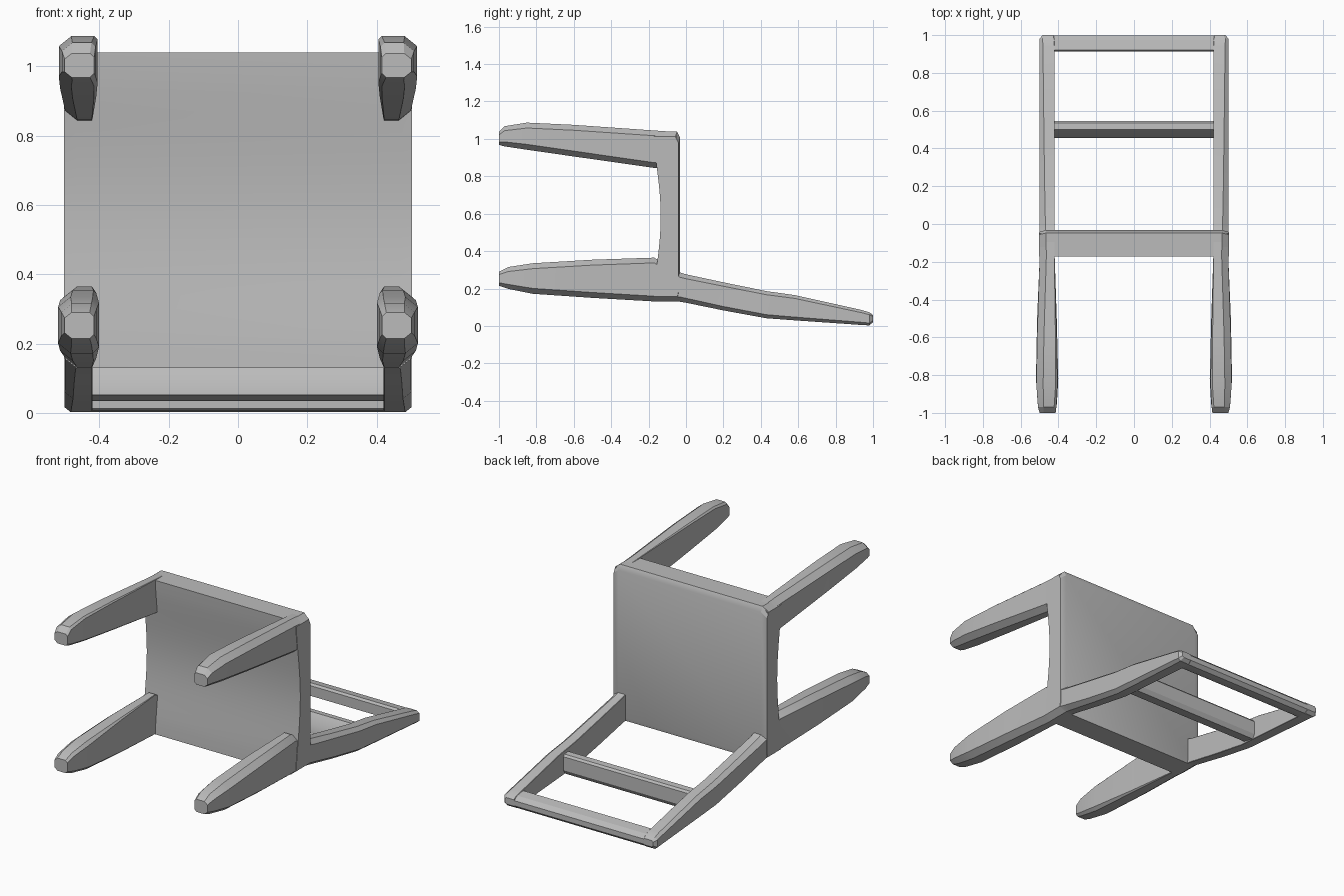
import bpy, bmesh, math

if "Cube" in bpy.data.objects:
    bpy.data.objects.remove(bpy.data.objects["Cube"])

grey = bpy.data.materials.new("chair grey")
grey.diffuse_color = (0.5, 0.5, 0.5, 1)
grey.use_nodes = True
grey.node_tree.nodes["Principled BSDF"].inputs["Base Color"].default_value = grey.diffuse_color


def loft(name, rings):
    """Skin a row of equal-sized closed rings and cap both ends."""
    bm = bmesh.new()
    rows = [[bm.verts.new(p) for p in ring] for ring in rings]
    n = len(rows[0])
    for a, b in zip(rows, rows[1:]):
        for i in range(n):
            j = (i + 1) % n
            bm.faces.new((a[i], a[j], b[j], b[i]))
    bm.faces.new(rows[0])
    bm.faces.new(rows[-1][::-1])
    bmesh.ops.recalc_face_normals(bm, faces=bm.faces)
    me = bpy.data.meshes.new(name)
    bm.to_mesh(me)
    bm.free()
    me.materials.append(grey)
    ob = bpy.data.objects.new(name, me)
    bpy.context.collection.objects.link(ob)
    bpy.context.view_layer.objects.active = ob
    ob.select_set(True)
    bpy.ops.object.shade_smooth_by_angle(angle=math.radians(28))
    ob.select_set(False)
    return ob


def limb(name, stations, side):
    """Post running along y; outer corners get a broad chamfer, inner ones a small one."""
    rings = []
    for y, lo, hi, xi, xo, c, d in stations:
        sec = [(xi, lo + d), (xi + d, lo), (xo - c, lo), (xo, lo + c * .8),
               (xo, hi - c * .8), (xo - c, hi), (xi + d, hi), (xi, hi - d)]
        rings.append([(side * x, y, z) for x, z in sec])
    loft(name, rings)


# y, low z, high z, inner x, outer x, outer chamfer, inner chamfer
front_leg = [
    (-1.00, .968, 1.037, .415, .500, .020, .012),
    (-.970, .960, 1.068, .411, .508, .030, .012),
    (-.850, .942, 1.087, .405, .517, .036, .010),
    (-.600, .906, 1.075, .409, .513, .036, .007),
    (-.170, .845, 1.045, .420, .499, .035, .002),
    (-.050, .840, 1.037, .420, .499, .033, .002),
]
rear_post = [
    (-1.00, .215, .290, .416, .500, .020, .012),
    (-.950, .198, .315, .408, .510, .030, .015),
    (-.820, .172, .335, .401, .519, .036, .018),
    (-.500, .150, .354, .409, .513, .036, .008),
    (-.170, .131, .365, .420, .499, .035, .002),
    (-.035, .130, .287, .420, .499, .032, .002),
    (.000, .124, .276, .420, .499, .030, .002),
    (.200, .083, .233, .420, .499, .026, .002),
    (.430, .041, .186, .420, .500, .024, .002),
    (.580, .030, .165, .420, .500, .022, .002),
    (.940, .005, .085, .420, .500, .018, .002),
    (.980, .003, .073, .422, .500, .016, .002),
    (1.00, .020, .058, .425, .485, .010, .002),
]
for side, word in ((-1, "left"), (1, "right")):
    limb(word + "_front_leg", front_leg, side)
    limb(word + "_rear_leg_and_back_post", rear_post, side)


# Seat: flat outer face, hollowed underside, softened corners
def seat_ring(x, inset):
    z0, z1 = .13 + inset, 1.04 - inset
    top = -.033 - inset * .3
    pts = [(top - .004, z0), (top, z0 + .02), (top, z1 - .03), (top - .015, z1)]
    for i in range(17):
        t = i / 16
        pts.append((-.172 + .037 * math.sin(math.pi * t) ** 1.5, z1 + (z0 - z1) * t))
    return [(x, y, z) for y, z in pts]


loft("seat", [seat_ring(-.502, .028), seat_ring(-.467, 0),
              seat_ring(.467, 0), seat_ring(.502, .028)])

# Rails of the backrest
mid = [(.455, .052), (.462, .10), (.500, .155), (.535, .152),
       (.545, .140), (.545, .060), (.530, .035)]
top = [(.912, .012), (.912, .072), (.922, .084), (.975, .074),
       (.998, .052), (.998, .022), (.978, .003), (.925, .006)]
for name, prof, hx in (("back_middle_rail", mid, .44), ("back_top_rail", top, .475)):
    loft(name, [[(x, y, z) for y, z in prof] for x in (-hx, hx)])
